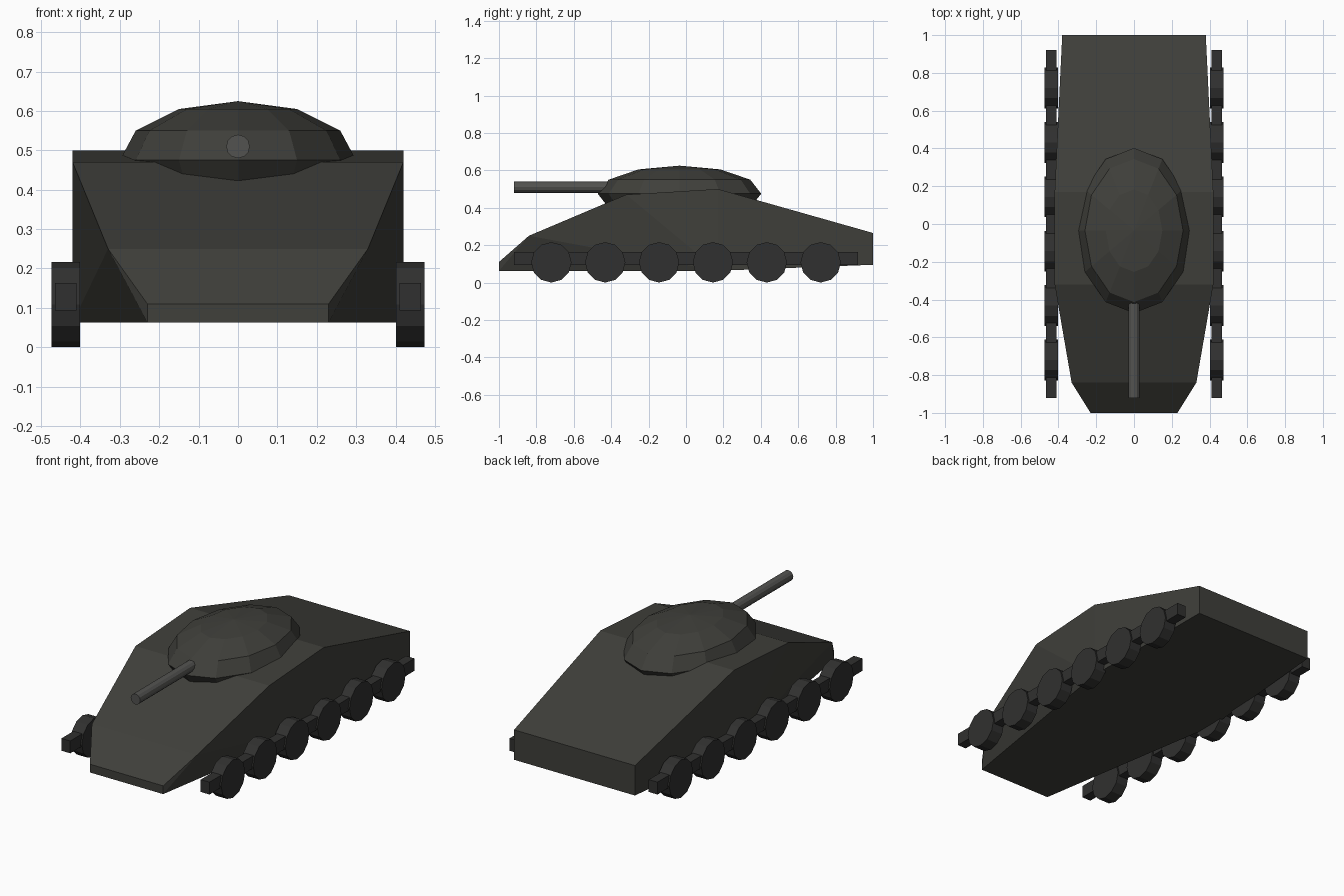
import bpy, bmesh, math
from mathutils import Matrix

if "Cube" in bpy.data.objects:
    bpy.data.objects.remove(bpy.data.objects["Cube"])


def material(name, rgb):
    m = bpy.data.materials.new(name)
    m.diffuse_color = (*rgb, 1)
    m.use_nodes = True
    m.node_tree.nodes["Principled BSDF"].inputs["Base Color"].default_value = m.diffuse_color
    return m


HULL = material("dark_olive", (0.05, 0.05, 0.043))
WHEEL = material("dark_grey", (0.03, 0.03, 0.029))
STEEL = material("gun_steel", (0.085, 0.085, 0.08))


def finish(name, bm, mat):
    bmesh.ops.recalc_face_normals(bm, faces=bm.faces)
    me = bpy.data.meshes.new(name)
    bm.to_mesh(me)
    bm.free()
    me.materials.append(mat)
    ob = bpy.data.objects.new(name, me)
    bpy.context.collection.objects.link(ob)
    return ob


def cylinder(name, radius, depth, sides, loc, axis, mat):
    bm = bmesh.new()
    turn = Matrix.Rotation(math.pi / 2, 4, axis)
    bmesh.ops.create_cone(bm, cap_ends=True, segments=sides, radius1=radius,
                          radius2=radius, depth=depth,
                          matrix=Matrix.Translation(loc) @ turn)
    return finish(name, bm, mat)


# Hull: convex wedge through half-width, y, z corner points on both sides
corners = [
    (0.23, -1.0, 0.063), (0.42, 0.17, 0.063), (0.38, 1.0, 0.095),
    (0.23, -1.0, 0.11), (0.33, -0.84, 0.25), (0.42, -0.32, 0.47),
    (0.42, 0.17, 0.50), (0.38, 1.0, 0.265),
]
bm = bmesh.new()
for x, y, z in corners:
    for s in (-1, 1):
        bm.verts.new((s * x, y, z))
bmesh.ops.convex_hull(bm, input=bm.verts)
bmesh.ops.dissolve_limit(bm, angle_limit=math.radians(1),
                         verts=bm.verts, edges=bm.edges)
finish("hull", bm, HULL)

# Turret: low-poly flattened ellipsoid
bm = bmesh.new()
bmesh.ops.create_uvsphere(
    bm, u_segments=12, v_segments=6, radius=1,
    matrix=Matrix.Translation((0, -0.035, 0.475)) @ Matrix.Diagonal((0.30, 0.437, 0.15, 1)))
finish("turret", bm, HULL)

# Gun barrel
cylinder("gun_barrel", 0.03, 0.54, 12, (0, -0.65, 0.51), 'X', STEEL)

# Running gear: a side beam and six road wheels per side
for s, side in ((-1, "left"), (1, "right")):
    bm = bmesh.new()
    bmesh.ops.create_cube(
        bm, size=1,
        matrix=Matrix.Translation((s * 0.4375, 0, 0.128)) @ Matrix.Diagonal((0.055, 1.84, 0.07, 1)))
    finish(f"track_beam_{side}", bm, WHEEL)
    for i in range(6):
        cylinder(f"road_wheel_{side}_{i + 1}", 0.108, 0.072, 12,
                 (s * 0.4375, -0.72 + i * 0.288, 0.108), 'Y', WHEEL)
